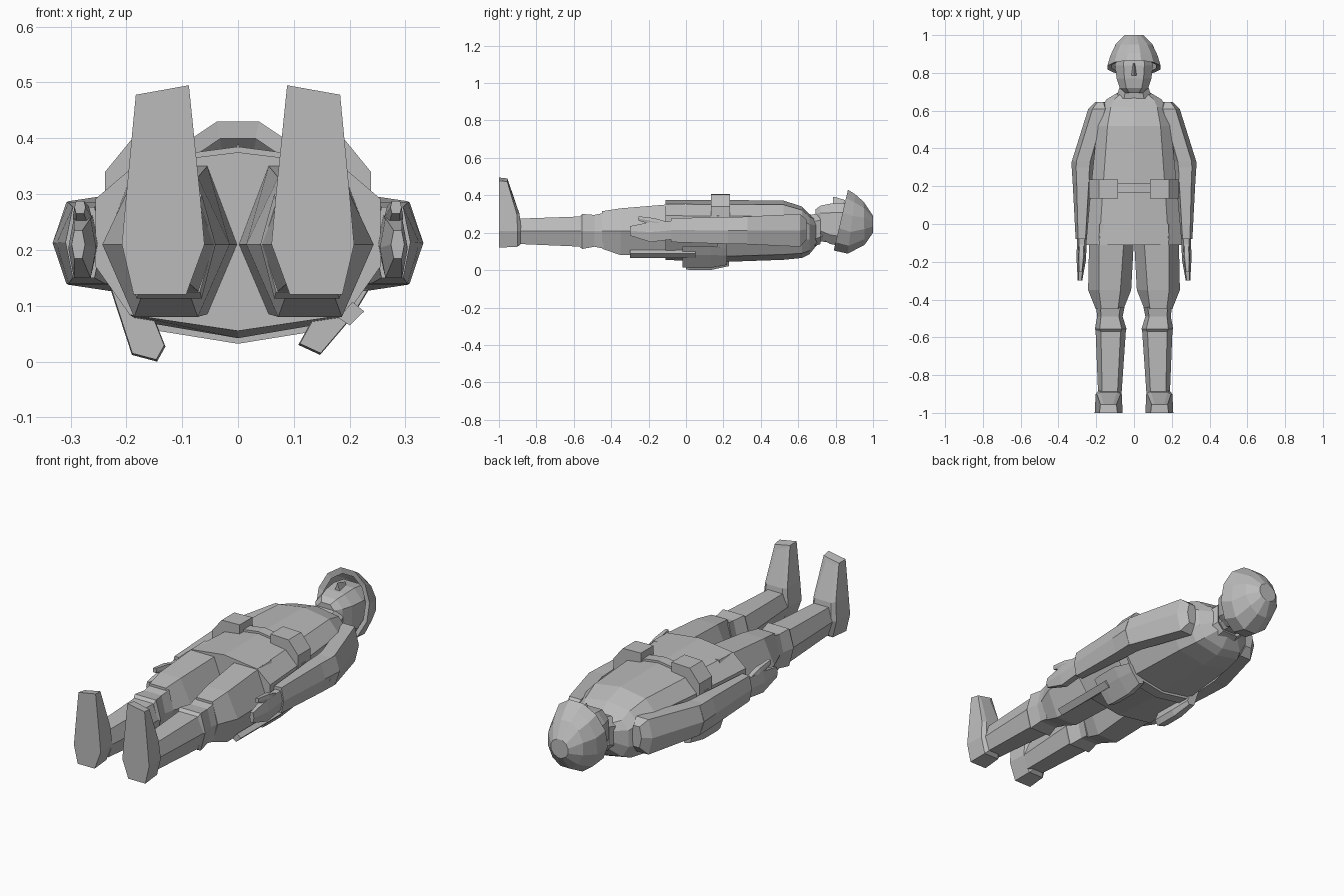
import bpy, bmesh, math

if "Cube" in bpy.data.objects:
    bpy.data.objects.remove(bpy.data.objects["Cube"])

grey = bpy.data.materials.new("plain_grey")
grey.diffuse_color = (0.5, 0.5, 0.5, 1)
grey.use_nodes = True
grey.node_tree.nodes["Principled BSDF"].inputs["Base Color"].default_value = grey.diffuse_color


def loft(name, rings, caps=(True, True), mirror=False):
    """Skin rings of (x, y, z) points; close the ends with quad strips."""
    bm = bmesh.new()
    vs = [[bm.verts.new(p) for p in r] for r in rings]
    n = len(rings[0])
    for a, b in zip(vs, vs[1:]):
        for i in range(n):
            j = (i + 1) % n
            bm.faces.new((a[i], a[j], b[j], b[i]))
    for on, r in zip(caps, (vs[0], vs[-1])):
        if on:
            for i in range(n // 2 - 1):
                bm.faces.new((r[i], r[i + 1], r[n - 2 - i], r[n - 1 - i]))
    bmesh.ops.recalc_face_normals(bm, faces=bm.faces)
    me = bpy.data.meshes.new(name)
    bm.to_mesh(me)
    bm.free()
    me.materials.append(grey)
    ob = bpy.data.objects.new(name, me)
    bpy.context.collection.objects.link(ob)
    if mirror:
        ob.modifiers.new("mirror", 'MIRROR')
        ob.modifiers["mirror"].use_mirror_merge = False
    return ob


def hexa(y, x0, x1, z0, z1, f=0.5, zm=None):
    """Six-sided section with side points at mid height."""
    c, h = (x0 + x1) / 2, (x1 - x0) / 2
    zm = (z0 + z1) / 2 if zm is None else zm
    return [(c - h * f, y, z1), (c - h, y, zm), (c - h * f, y, z0),
            (c + h * f, y, z0), (c + h, y, zm), (c + h * f, y, z1)]


def octa(y, w, z0, z1, f=0.55):
    """Eight-sided section centred on x = 0."""
    c, h = (z0 + z1) / 2, (z1 - z0) / 2
    half = [(-w * f, z1), (-w, c + h * f), (-w, c - h * f), (-w * f, z0)]
    return [(x, y, z) for x, z in half] + [(-x, y, z) for x, z in half[::-1]]


def body(y, w, z0, z1, g=0.0):
    """Torso section with ridges along the middle of chest and back."""
    d = z1 - z0
    half = [(-w * .72 - g, z1 - d * .07 + g), (-w - g, z1 - d * .26),
            (-w - g, z0 + d * .36), (-w * .76 - g, z0 + d * .09 - g)]
    return ([(0, y, z1 + g)] + [(x, y, z) for x, z in half] + [(0, y, z0 - g)]
            + [(-x, y, z) for x, z in half[::-1]])


def prism(name, profile, spans, mirror=False):
    """Profile in x-z, swept along y; spans are (y, scale about centroid)."""
    n = len(profile)
    cx, cz = sum(p[0] for p in profile) / n, sum(p[1] for p in profile) / n
    return loft(name, [[(cx + (x - cx) * s, y, cz + (z - cz) * s)
                        for x, z in profile] for y, s in spans], mirror=mirror)


# Tunic and belt
loft("tunic", [body(-.11, .255, .055, .375), body(.15, .232, .042, .375),
               body(.52, .195, .055, .372), body(.62, .17, .065, .34),
               body(.66, .145, .085, .30), body(.705, .07, .14, .275)])
loft("belt", [body(.165, .231, .042, .375, .01), body(.217, .226, .043, .375, .01)])
prism("ammo_pouch", [(.085, .35), (.085, .408), (.185, .405), (.238, .34),
                     (.238, .265), (.20, .265)],
      [(.135, 1), (.235, 1)], mirror=True)

# Hip gear carried on the back of the belt
prism("water_bottle", [(-.235, .15), (-.19, .012), (-.145, 0), (-.13, .027),
                       (-.155, .09), (-.19, .15)],
      [(0, .95), (.03, 1), (.13, 1), (.23, .7)])
prism("hip_bag", [(.235, .13), (.205, .08), (.147, .012), (.108, .03),
                  (.13, .07), (.18, .13)],
      [(-.02, .95), (.02, 1), (.13, 1), (.22, .75)])
prism("scabbard", [(.18, .078), (.205, .107), (.226, .09), (.20, .065)],
      [(-.30, 1), (.05, 1)])

# Legs
loft("thigh", [hexa(0, .005, .235, .085, .355, .55, .21),
               hexa(-.11, .002, .238, .085, .35, .55, .21),
               hexa(-.35, .015, .243, .08, .33, .5, .21),
               hexa(-.45, .055, .203, .115, .315, .6, .21)], mirror=True)
loft("knee", [hexa(-.44, .05, .2, .115, .305, .7, .21),
              hexa(-.49, .06, .195, .125, .295, .7, .21),
              hexa(-.555, .04, .207, .113, .30, .7, .21),
              hexa(-.57, .045, .2, .125, .285, .7, .21)], mirror=True)
loft("shin", [hexa(-.55, .042, .204, .125, .287, .65, .21),
              hexa(-.90, .066, .19, .14, .275, .65, .21)], mirror=True)


# Boots: flat sole, toes pointing up
def sole(y_toe, y_step, y_heel, g):
    pts = [(.088 + g, y_toe, .495 - g), (.068 + g, y_step, .30),
           (.06 + g, y_heel, .21), (.093 + g, y_heel, .12 + g),
           (.187 - g, y_heel, .12 + g), (.208 - g, y_heel, .21),
           (.20 - g, y_step, .30), (.183 - g, y_toe, .478 - g)]
    return pts


loft("boot", [sole(-1, -1, -1, 0), sole(-.955, -.905, -.90, .005),
              sole(-.95, -.89, -.88, .022)], mirror=True)

# Arms and hands
loft("upper_arm", [hexa(.645, .15, .205, .165, .27, .6), hexa(.61, .13, .242, .125, .30, .6),
                   hexa(.33, .208, .330, .138, .287, .6),
                   hexa(.27, .215, .328, .143, .283, .6)], mirror=True)
loft("forearm", [hexa(.33, .21, .332, .14, .285, .6), hexa(.225, .218, .325, .14, .285, .6),
                 hexa(-.08, .244, .309, .15, .277, .6)], mirror=True)
loft("hand", [hexa(-.07, .25, .302, .165, .262, .6), hexa(-.19, .254, .304, .15, .257, .6),
              hexa(-.30, .274, .298, .185, .235, .6)], mirror=True)
loft("thumb", [hexa(-.09, .262, .292, .225, .255, .7), hexa(-.17, .262, .296, .24, .278, .7),
               hexa(-.255, .273, .293, .265, .288, .7)], mirror=True)

# Neck, collar and head
loft("neck", [octa(.6, .06, .16, .28), octa(.76, .062, .15, .29)])
loft("collar", [octa(.665, .095, .12, .295), octa(.72, .078, .14, .305),
                octa(.71, .06, .16, .285)], caps=(False, False))
loft("head", [octa(.693, .045, .22, .325), octa(.72, .075, .17, .345),
              octa(.77, .092, .14, .355), octa(.84, .10, .125, .36),
              octa(.91, .095, .13, .35)])
prism("nose", [(-.017, .345), (0, .392), (0, .392), (.017, .345)],
      [(.785, 1), (.80, .9), (.85, .25)])

# Helmet: open dome on a tilted brim
SIDES = 12


def dome(y_front, z_front, y_back, z_back, w):
    pts = []
    for i in range(SIDES):
        a = 2 * math.pi * (i + .5) / SIDES
        t = (1 + math.cos(a) / math.cos(math.pi / SIDES)) / 2
        pts.append((w * math.sin(a), y_back + (y_front - y_back) * t,
                    z_back + (z_front - z_back) * t))
    return pts


loft("helmet", [dome(.868, .40, .80, .125, .12), dome(.866, .43, .79, .105, .146),
                dome(.905, .405, .865, .088, .13), dome(.95, .365, .955, .135, .10),
                dome(1.0, .29, 1.0, .20, .05)], caps=(False, True))
